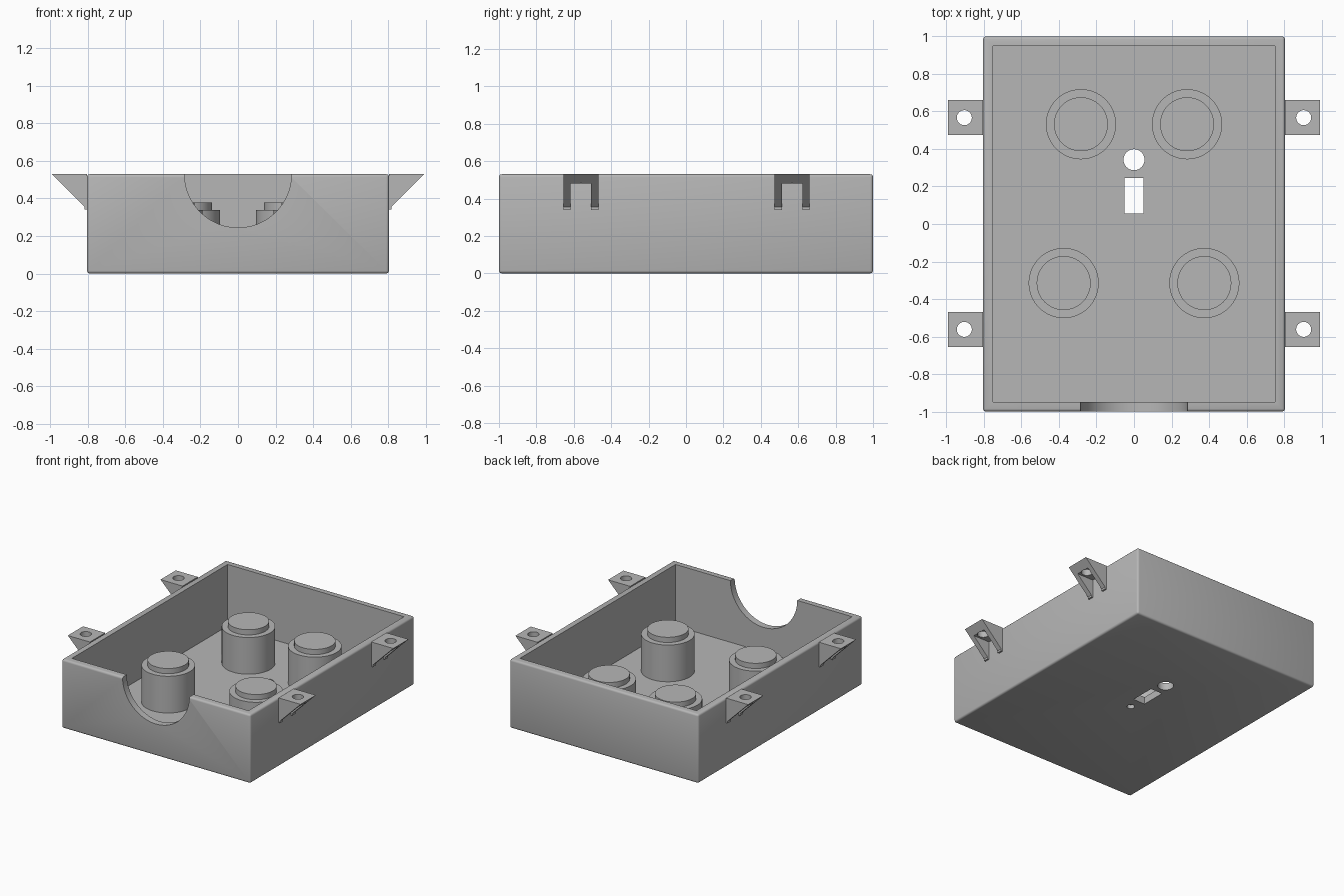
import bpy, bmesh
from mathutils import Matrix

cube = bpy.data.objects.get("Cube")
if cube:
    bpy.data.objects.remove(cube, do_unlink=True)

WIDTH, LENGTH, HEIGHT = 1.61, 2.0, 0.53
WALL, FLOOR = 0.052, 0.055
HALF = WIDTH / 2

grey = bpy.data.materials.new("plastic_grey")
grey.use_nodes = True
colour = (0.47, 0.47, 0.47, 1)
grey.diffuse_color = colour
grey.node_tree.nodes["Principled BSDF"].inputs["Base Color"].default_value = colour


def finish(name, bm):
    bmesh.ops.recalc_face_normals(bm, faces=bm.faces)
    mesh = bpy.data.meshes.new(name)
    bm.to_mesh(mesh)
    bm.free()
    mesh.materials.append(grey)
    obj = bpy.data.objects.new(name, mesh)
    bpy.context.collection.objects.link(obj)
    return obj


def select(obj):
    bpy.ops.object.select_all(action='DESELECT')
    obj.select_set(True)
    bpy.context.view_layer.objects.active = obj


def smooth(obj):
    select(obj)
    bpy.ops.object.shade_smooth_by_angle(angle=0.6)


def box(name, x, y, z, bevel=0):
    """Box from (min, max) ranges; bevel rounds every edge but the top rim."""
    bm = bmesh.new()
    bmesh.ops.create_cube(bm, size=1)
    for v in bm.verts:
        v.co = [r[0] if c < 0 else r[1] for c, r in zip(v.co, (x, y, z))]
    if bevel:
        edges = [e for e in bm.edges if min(v.co.z for v in e.verts) < z[1]]
        bmesh.ops.bevel(bm, geom=edges, offset=bevel, segments=3,
                        profile=0.5, affect='EDGES')
    return finish(name, bm)


def cylinder(name, centre, radius, depth, axis='Z', sides=64):
    bm = bmesh.new()
    turn = Matrix.Rotation(1.5707963, 4, 'X') if axis == 'Y' else Matrix()
    bmesh.ops.create_cone(bm, cap_ends=True, segments=sides, radius1=radius,
                          radius2=radius, depth=depth,
                          matrix=Matrix.Translation(centre) @ turn)
    return finish(name, bm)


def cut(obj, cutter):
    mod = obj.modifiers.new("cut", 'BOOLEAN')
    mod.operation, mod.solver, mod.object = 'DIFFERENCE', 'EXACT', cutter
    select(obj)
    bpy.ops.object.modifier_apply(modifier=mod.name)
    bpy.data.objects.remove(cutter, do_unlink=True)


# Open tray with rounded lower and vertical edges
tray = box("tray", (-HALF, HALF), (-LENGTH / 2, LENGTH / 2), (0, HEIGHT), 0.015)
inner_x, inner_y = HALF - WALL, LENGTH / 2 - WALL
cut(tray, box("cavity", (-inner_x, inner_x), (-inner_y, inner_y), (FLOOR, 1)))

# Half-round notch in the front wall
cut(tray, cylinder("notch", (0, -1, HEIGHT), 0.285, 0.2, 'Y', 96))

# Floor openings: round hole, slot, and a blind dimple underneath
cut(tray, cylinder("round_hole", (0, 0.343, 0), 0.056, 0.3))
cut(tray, box("slot", (-0.05, 0.05), (0.055, 0.245), (-0.1, 0.2)))
cut(tray, cylinder("dimple", (0, -0.035, 0), 0.027, 0.06, sides=32))
smooth(tray)


# Stepped posts, turned as one profile
def post(name, x, y):
    bm = bmesh.new()
    profile = [(0, 0.378), (0.144, 0.378), (0.144, 0.338), (0.187, 0.338), (0.187, FLOOR)]
    verts = [bm.verts.new((r, 0, z)) for r, z in profile]
    edges = [bm.edges.new(pair) for pair in zip(verts, verts[1:])]
    bmesh.ops.spin(bm, geom=verts + edges, cent=(0, 0, 0), axis=(0, 0, 1),
                   angle=6.2831853, steps=64)
    bmesh.ops.remove_doubles(bm, verts=bm.verts, dist=0.0005)
    bmesh.ops.translate(bm, verts=bm.verts, vec=(x, y, 0))
    smooth(finish(name, bm))


# Mounting ears: 45 degree wedge, hollowed below to leave two gussets
def ear(name, side, y):
    bm = bmesh.new()
    profile = [(HALF, HEIGHT), (0.993, HEIGHT), (0.818, 0.355), (0.818, 0.34), (HALF, 0.34)]
    face = bm.faces.new([bm.verts.new((side * x, y - 0.093, z)) for x, z in profile])
    extruded = bmesh.ops.extrude_face_region(bm, geom=[face])["geom"]
    bmesh.ops.translate(bm, vec=(0, 0.186, 0),
                        verts=[g for g in extruded if isinstance(g, bmesh.types.BMVert)])
    obj = finish(name, bm)
    ends = sorted((side * 0.7, side * 1.1))
    cut(obj, box("pocket", ends, (y - 0.055, y + 0.055), (0.2, 0.48)))
    cut(obj, cylinder("screw_hole", (side * 0.905, y, HEIGHT), 0.04, 0.3, sides=48))
    smooth(obj)


for side, label in ((1, "left"), (-1, "right")):
    post(f"back_{label}_post", side * 0.283, 0.532)
    post(f"front_{label}_post", side * 0.375, -0.315)
    ear(f"back_{label}_ear", side, 0.567)
    ear(f"front_{label}_ear", side, -0.562)
